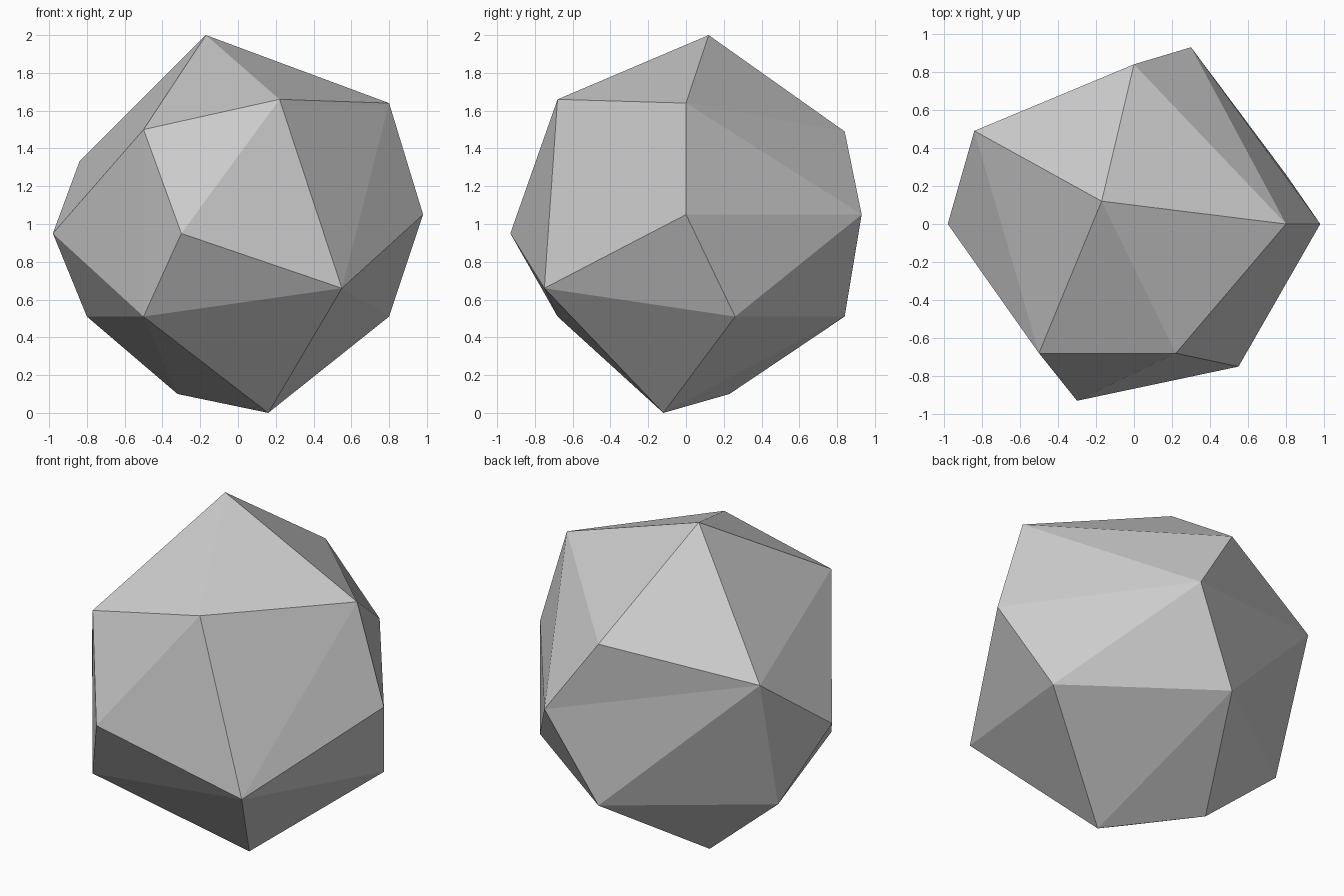
import bpy
import bmesh

cube = bpy.data.objects.get("Cube")
if cube:
    bpy.data.objects.remove(cube, do_unlink=True)

# Stone colour
stone = bpy.data.materials.new("stone_grey")
stone.use_nodes = True
colour = (0.6, 0.6, 0.6, 1)
stone.diffuse_color = colour
stone.node_tree.nodes["Principled BSDF"].inputs["Base Color"].default_value = colour

# Corners of the boulder, from the peak down to the foot
corners = {
    "peak": (-.17, .12, 2), "brow": (.22, -.68, 1.66), "shoulder": (.8, 0, 1.64),
    "cheek": (-.5, -.68, 1.5), "nape": (0, .84, 1.49), "temple": (-.84, .49, 1.33),
    "east": (.98, 0, 1.05), "north": (.3, .93, 1.05),
    "west": (-.98, 0, .95), "south": (-.3, -.93, .95),
    "knee": (.55, -.75, .66), "hip": (.8, .26, .51), "heel": (0, .84, .51),
    "toe": (-.5, -.68, .51), "flank": (-.8, .26, .51),
    "keel": (-.32, .23, .1), "foot": (.16, -.12, 0),
}

# Each closed fan of facets surrounds one corner
fans = {
    "peak": "cheek brow shoulder nape temple",
    "knee": "south toe foot hip east shoulder brow",
    "north": "shoulder nape temple heel hip east",
    "keel": "toe flank heel foot",
    "west": "temple cheek toe flank",
}

# Facets filling the gaps between fans
fillers = ["cheek south brow", "cheek toe south", "hip heel foot", "temple flank heel"]

bm = bmesh.new()
verts = {name: bm.verts.new(co) for name, co in corners.items()}
for centre, ring in fans.items():
    names = ring.split()
    for first, second in zip(names, names[1:] + names[:1]):
        bm.faces.new((verts[centre], verts[first], verts[second]))
for facet in fillers:
    bm.faces.new([verts[name] for name in facet.split()])
bmesh.ops.recalc_face_normals(bm, faces=bm.faces)

# Flat-shaded boulder object
mesh = bpy.data.meshes.new("boulder")
bm.to_mesh(mesh)
bm.free()
mesh.materials.append(stone)
boulder = bpy.data.objects.new("boulder", mesh)
bpy.context.collection.objects.link(boulder)
